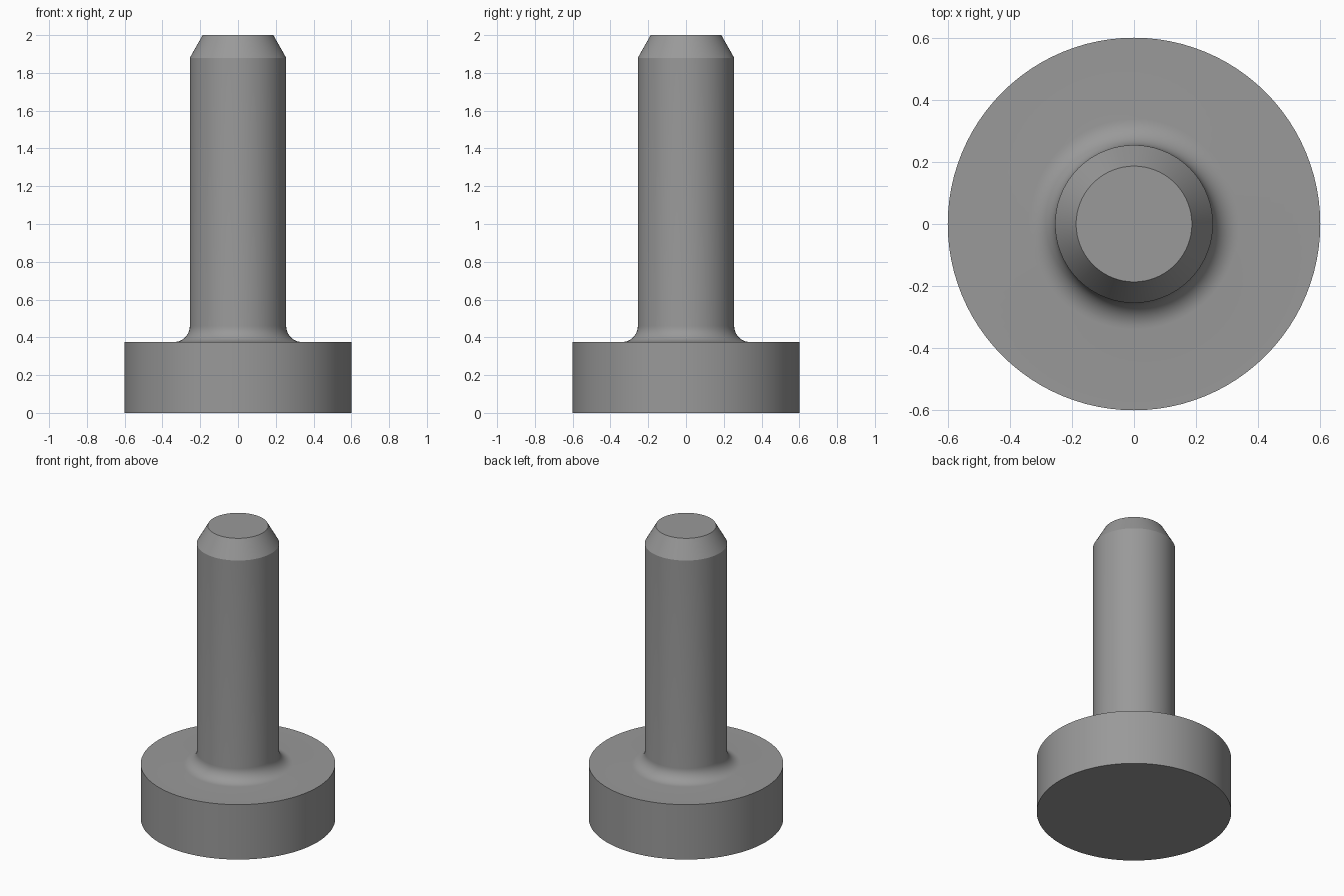
import bpy, bmesh, math
from mathutils import Matrix

if "Cube" in bpy.data.objects:
    bpy.data.objects.remove(bpy.data.objects["Cube"])

SEGMENTS = 96

grey = bpy.data.materials.new("plain grey")
grey.diffuse_color = (0.32, 0.32, 0.32, 1.0)
grey.use_nodes = True
grey.node_tree.nodes["Principled BSDF"].inputs["Base Color"].default_value = grey.diffuse_color

# Half profile (radius, height): flange, concave fillet, shaft, chamfered tip
FILLET = 0.085
flange = [(0.0, 0.0), (0.602, 0.0), (0.602, 0.375)]
fillet = [(0.255 + FILLET * (1 - math.sin(a)), 0.375 + FILLET * (1 - math.cos(a)))
          for a in (math.radians(90) * i / 10 for i in range(11))]
tip = [(0.255, 1.88), (0.187, 2.0), (0.0, 2.0)]
profile = flange + fillet + tip

# Revolve the profile about z
bm = bmesh.new()
verts = [bm.verts.new((r, 0, z)) for r, z in profile]
edges = [bm.edges.new(pair) for pair in zip(verts, verts[1:])]
bmesh.ops.spin(bm, geom=verts + edges, cent=(0, 0, 0), axis=(0, 0, 1),
               angle=math.tau, steps=SEGMENTS, use_merge=True)
bmesh.ops.remove_doubles(bm, verts=bm.verts, dist=1e-4)
bmesh.ops.recalc_face_normals(bm, faces=bm.faces)

mesh = bpy.data.meshes.new("flanged_pin")
bm.to_mesh(mesh)
bm.free()
mesh.materials.append(grey)
pin = bpy.data.objects.new("flanged_pin", mesh)
bpy.context.collection.objects.link(pin)

# Smooth round walls, crisp rims
bpy.context.view_layer.objects.active = pin
pin.select_set(True)
bpy.ops.object.shade_smooth_by_angle(angle=math.radians(25))
